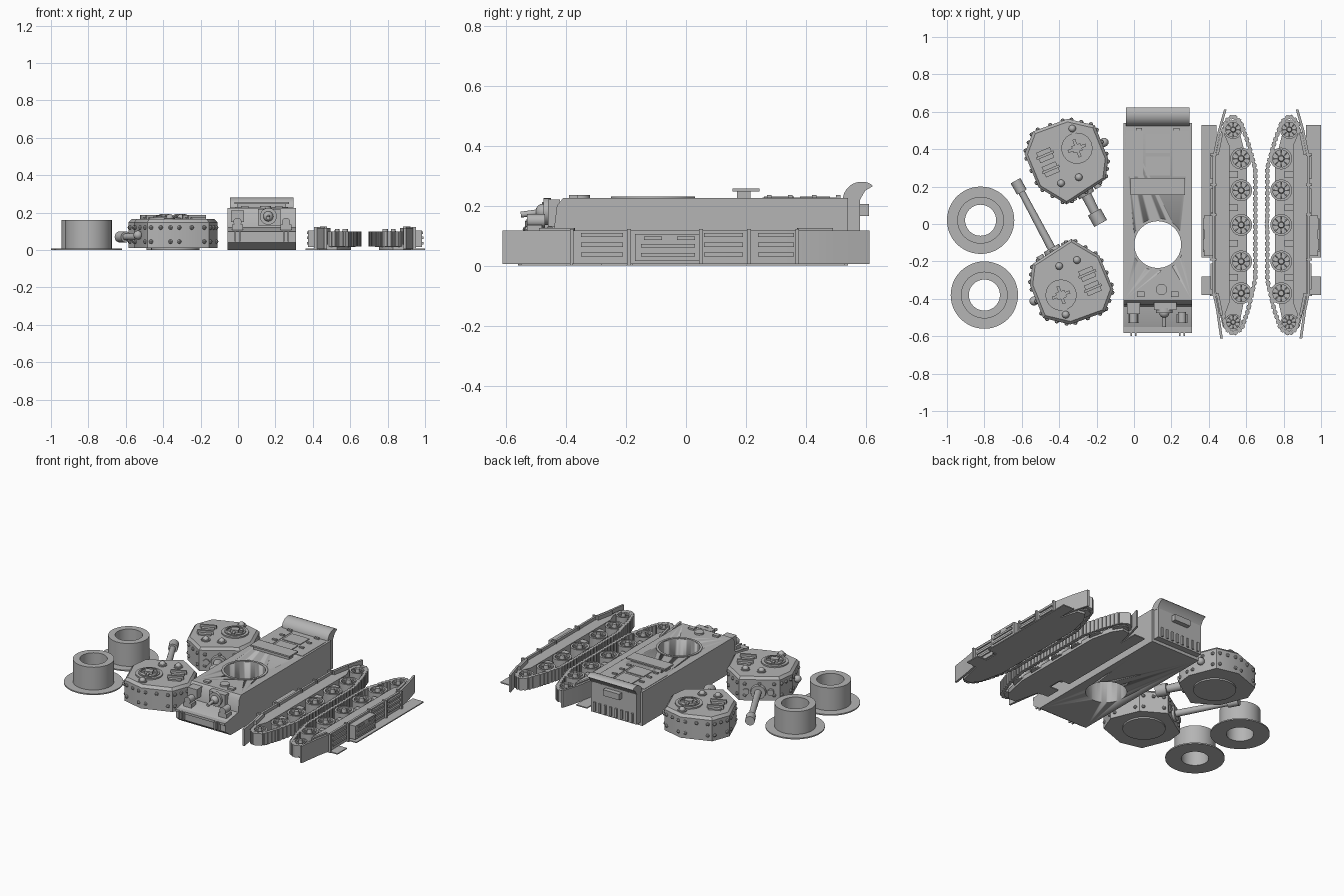
import bpy, bmesh, math
from mathutils import Vector, Matrix

cube = bpy.data.objects.get("Cube")
if cube:
    bpy.data.objects.remove(cube, do_unlink=True)

grey = bpy.data.materials.new("primer_grey")
grey.use_nodes = True
grey.diffuse_color = (0.46, 0.46, 0.46, 1)
grey.node_tree.nodes["Principled BSDF"].inputs["Base Color"].default_value = (0.46, 0.46, 0.46, 1)


def box(bm, x, y, z, rot=0):
    """Box from (low, high) spans, turned about its own vertical axis."""
    mid = Vector([sum(s) / 2 for s in (x, y, z)])
    size = [abs(s[1] - s[0]) for s in (x, y, z)] + [1]
    m = Matrix.Translation(mid) @ Matrix.Rotation(rot, 4, 'Z') @ Matrix.Diagonal(size)
    bmesh.ops.create_cube(bm, size=1, matrix=m)


def rod(bm, a, b, r1, r2=None, n=24):
    a, b = Vector(a), Vector(b)
    turn = (b - a).to_track_quat('Z', 'Y').to_matrix().to_4x4()
    bmesh.ops.create_cone(bm, cap_ends=True, segments=n, radius1=r1,
                          radius2=r1 if r2 is None else r2, depth=(b - a).length,
                          matrix=Matrix.Translation((a + b) / 2) @ turn)


def ball(bm, c, r, n=12):
    bmesh.ops.create_uvsphere(bm, u_segments=n, v_segments=n // 2, radius=r,
                              matrix=Matrix.Translation(c))


def prism(bm, pts, lo, hi, axis='z', scale=1):
    """Extrude a profile along z or x, optionally tapering the far end."""
    def place(p, h, s):
        return (p[0] * s, p[1] * s, h) if axis == 'z' else (h, p[0] * s, p[1] * s)
    low = [bm.verts.new(place(p, lo, 1)) for p in pts]
    high = [bm.verts.new(place(p, hi, scale)) for p in pts]
    bm.faces.new(low)
    bm.faces.new(high)
    for i in range(len(pts)):
        j = (i + 1) % len(pts)
        bm.faces.new((low[i], low[j], high[j], high[i]))


def ring(bm, c, r_in, r_out, z0, z1, n=48):
    """Square-section ring with an open centre."""
    loops = []
    for r, z in ((r_in, z0), (r_out, z0), (r_out, z1), (r_in, z1)):
        loops.append([bm.verts.new((c[0] + r * math.cos(math.tau * i / n),
                                    c[1] + r * math.sin(math.tau * i / n), z)) for i in range(n)])
    for k in range(4):
        a, b = loops[k], loops[(k + 1) % 4]
        for i in range(n):
            bm.faces.new((a[i], a[(i + 1) % n], b[(i + 1) % n], b[i]))


def make(name, bm, matrix=None):
    if matrix:
        bm.transform(matrix)
    bmesh.ops.recalc_face_normals(bm, faces=bm.faces)
    for f in bm.faces:
        f.smooth = True
    for e in bm.edges:
        e.smooth = len(e.link_faces) == 2 and e.calc_face_angle(0) < 0.6
    me = bpy.data.meshes.new(name)
    bm.to_mesh(me)
    bm.free()
    me.materials.append(grey)
    ob = bpy.data.objects.new(name, me)
    bpy.context.collection.objects.link(ob)
    return ob


# Flanged turret sockets
for name, c in (("rear_socket", (-0.82, 0.02)), ("front_socket", (-0.80, -0.38))):
    bm = bmesh.new()
    ring(bm, c, 0.083, 0.18, 0, 0.008)
    ring(bm, c, 0.083, 0.125, 0.008, 0.16)
    make(name, bm)

# Hull with a round turret well
CX, WELL = 0.127, (0.127, -0.11)
bm = bmesh.new()
prism(bm, [(-0.52, 0), (-0.575, 0.04), (-0.575, 0.09), (-0.54, 0.105), (-0.44, 0.12), (-0.43, 0.2),
           (-0.41, 0.225), (0.54, 0.225), (0.54, 0)], CX - 0.183, CX + 0.183, 'x')
hull = make("hull", bm)
bm = bmesh.new()
rod(bm, (*WELL, -0.1), (*WELL, 0.4), 0.125, n=64)
cutter = make("well_cutter", bm)
cutter.hide_render = True
mod = hull.modifiers.new("well", 'BOOLEAN')
mod.operation, mod.object, mod.solver = 'DIFFERENCE', cutter, 'EXACT'
cut = bpy.data.meshes.new_from_object(hull.evaluated_get(bpy.context.evaluated_depsgraph_get()))
hull.modifiers.clear()
hull.data = cut
bpy.data.objects.remove(cutter, do_unlink=True)
bm = bmesh.new()
ring(bm, WELL, 0.125, 0.14, 0.222, 0.23, 64)
make("well_rim", bm)

# Rear plate, box and curved exhaust hood
bm = bmesh.new()
box(bm, (CX - 0.168, CX + 0.168), (0.53, 0.58), (0.02, 0.22))
box(bm, (CX - 0.06, CX + 0.06), (0.58, 0.61), (0.165, 0.205))
for i in range(8):
    x = CX - 0.14 + i * 0.04
    box(bm, (x - 0.007, x + 0.007), (0.575, 0.59), (0.03, 0.09))
make("rear_plate", bm)
bm = bmesh.new()
arc = [(0.585 + 0.063 * math.cos(math.radians(a)), 0.217 + 0.063 * math.sin(math.radians(a)))
       for a in range(180, 50, -12)]
prism(bm, arc + [(0.622, 0.265), (0.597, 0.25), (0.578, 0.217)], CX - 0.17, CX + 0.17, 'x')
make("exhaust_hood", bm)

# Deck plates, hinges and the raised air cover
bm = bmesh.new()
box(bm, (CX - 0.145, CX + 0.145), (0.155, 0.245), (0.247, 0.257))
box(bm, (CX - 0.13, CX + 0.13), (0.17, 0.215), (0.22, 0.25))
for y in (0.26, 0.38):
    box(bm, (CX - 0.065, CX + 0.065), (y, y + 0.1), (0.22, 0.23))
for s in (-1, 1):
    for y in (0.27, 0.34, 0.42, 0.5):
        box(bm, (CX + s * 0.1 - 0.015, CX + s * 0.1 + 0.015), (y, y + 0.014), (0.22, 0.236))
    box(bm, (CX + s * 0.125 - 0.045, CX + s * 0.125 + 0.045), (0.255, 0.5), (0.22, 0.228))
    box(bm, (CX + s * 0.09 - 0.02, CX + s * 0.09 + 0.02), (-0.39, -0.36), (0.22, 0.236))
rod(bm, (CX + 0.02, -0.35, 0.22), (CX + 0.02, -0.35, 0.236), 0.03)
make("deck_fittings", bm)

# Driver visor, bow gun, lamps and tow eyes
bm = bmesh.new()
box(bm, (CX - 0.165, CX - 0.095), (-0.48, -0.42), (0.15, 0.212))
box(bm, (CX - 0.02, CX + 0.1), (-0.46, -0.42), (0.13, 0.22))
rod(bm, (0.162, -0.45, 0.18), (0.162, -0.475, 0.18), 0.045)
ball(bm, (0.162, -0.475, 0.18), 0.027, 16)
rod(bm, (0.162, -0.48, 0.18), (0.162, -0.55, 0.17), 0.01)
for s in (-1, 1):
    x = CX + s * 0.13
    rod(bm, (x, -0.47, 0.15), (x, -0.53, 0.15), 0.022)
    box(bm, (x - 0.03, x + 0.03), (-0.53, -0.48), (0.1, 0.135))
    for d in (-0.012, 0.012):
        box(bm, (x + d - 0.004, x + d + 0.004), (-0.6, -0.54), (0.045, 0.1))
box(bm, (CX - 0.183, CX + 0.183), (-0.583, -0.55), (0.085, 0.1))
make("bow_fittings", bm)

# Turrets: same shell, one short and one long gun, facing opposite ways
SHELL = [(-0.225, 0.045), (-0.18, 0.165), (0.005, 0.232), (0.15, 0.198),
         (0.222, 0.02), (0.208, -0.09), (0.0, -0.225), (-0.15, -0.135)]
AIM = Vector((0.487, -0.873, 0))


def turret(prefix, centre, turn, length, bore):
    m = Matrix.Translation((*centre, 0)) @ Matrix.Rotation(turn, 4, 'Z')
    bm = bmesh.new()
    rod(bm, (0, 0, 0), (0, 0, 0.012), 0.13, n=32)
    prism(bm, SHELL, 0.01, 0.148)
    prism(bm, SHELL, 0.148, 0.165, scale=0.93)
    make(prefix + "_turret_shell", bm, m)
    # Rivets, visor plates and side ball
    bm = bmesh.new()
    for i, p in enumerate(SHELL):
        a, b = Vector(p), Vector(SHELL[(i + 1) % 8])
        for t in (0.14, 0.5, 0.86):
            for z in (0.045, 0.12):
                if t != 0.5 or z > 0.1:
                    ball(bm, (*a.lerp(b, t), z), 0.012, 8)
    rod(bm, (0.17, 0.09, 0.08), (0.205, 0.105, 0.08), 0.02)
    ball(bm, (0.2, 0.107, 0.08), 0.024, 16)
    make(prefix + "_turret_rivets", bm, m)
    # Cupola, twin hatch, periscopes
    bm = bmesh.new()
    c = Vector((0.055, 0.075))
    rod(bm, (*c, 0.16), (*c, 0.174), 0.083, n=32)
    ring(bm, c, 0.055, 0.065, 0.17, 0.18, 32)
    for a in (0.35, 0.35 + math.pi / 2):
        box(bm, (c.x - 0.05, c.x + 0.05), (c.y - 0.008, c.y + 0.008), (0.17, 0.184), a)
    box(bm, (c.x - 0.025, c.x + 0.025), (c.y - 0.02, c.y + 0.02), (0.17, 0.192), 0.35)
    for s in (-1, 1):
        h = Vector((-0.1, 0)) + s * Vector((0.015, -0.038))
        box(bm, (h.x - 0.04, h.x + 0.04), (h.y - 0.03, h.y + 0.03), (0.16, 0.174), 0.4)
        box(bm, (h.x - 0.05, h.x + 0.05), (h.y - 0.007, h.y + 0.007), (0.165, 0.187), 0.4)
    for x, y in ((-0.03, -0.112), (0.065, -0.08), (0.03, 0.18)):
        rod(bm, (x, y, 0.155), (x, y, 0.172), 0.028)
        ball(bm, (x, y, 0.172), 0.02, 12)
    make(prefix + "_turret_hatches", bm, m)
    # Gun with mantlet, barrel and muzzle
    bm = bmesh.new()
    root, tip = Vector((0.095, -0.155, 0.07)), Vector((0.055, -0.1, 0.07)) + AIM * length
    rod(bm, root - AIM * 0.03, root + AIM * 0.025, 0.055, 0.045)
    rod(bm, root, tip, bore * 1.15, bore * 0.9)
    rod(bm, tip - AIM * 0.07, tip, bore * 1.55)
    side = Vector((-AIM.y, AIM.x, 0))
    for s in (-0.075, 0.075):
        rod(bm, root + side * s - AIM * 0.02, root + side * s + AIM * 0.02, 0.02)
    make(prefix + "_gun", bm, m)


turret("rear", (-0.36, 0.33), 0, 0.26, 0.025)
turret("front", (-0.335, -0.305), math.pi, 0.5, 0.019)

# Running gear laid on its side: each part is mirrored for the other track
MIRROR = Matrix.Translation((1.36, 0, 0)) @ Matrix.Diagonal((-1, 1, 1, 1))


def both(name, bm):
    twin = bm.copy()
    make("left_" + name, bm)
    make("right_" + name, twin, MIRROR)


# Track links spaced along a closed path
path = [Vector(p) for p in ((0.713, 0.3), (0.711, 0), (0.713, -0.3), (0.75, -0.46), (0.785, -0.56),
        (0.83, -0.588), (0.868, -0.56), (0.885, -0.48), (0.91, -0.36), (0.91, 0.34),
        (0.885, 0.48), (0.87, 0.55), (0.83, 0.578), (0.79, 0.545), (0.752, 0.44))]
bm = bmesh.new()
for i, a in enumerate(path):
    b = path[(i + 1) % len(path)]
    n = max(1, round((b - a).length / 0.03))
    ang, half = math.atan2(b.y - a.y, b.x - a.x), (b - a).length / n / 2
    for k in range(n):
        p = a.lerp(b, (k + 0.5) / n)
        box(bm, (p.x - half, p.x + half), (p.y - 0.007, p.y + 0.007), (0.02, 0.1), ang)
        box(bm, (p.x - half * 0.6, p.x + half * 0.6), (p.y - 0.012, p.y + 0.012), (0.02, 0.1), ang)
both("track_links", bm)

# Wheels with rims, hubs, spokes and bolts
bm = bmesh.new()
wheels = [(0.787, y, 0.058) for y in (0.35, 0.18, -0.005, -0.2, -0.37)]
for x, y, r in wheels + [(0.83, 0.505, 0.05), (0.83, -0.525, 0.045)]:
    rod(bm, (x, y, 0.015), (x, y, 0.08), r * 0.96)
    ring(bm, (x, y), r * 0.78, r, 0.02, 0.1, 32)
    rod(bm, (x, y, 0.08), (x, y, 0.112), r * 0.32, r * 0.24)
    for k in range(8):
        a = math.tau * k / 8
        d = Vector((math.cos(a), math.sin(a), 0)) * r
        rod(bm, Vector((x, y, 0.084)) + d * 0.25, Vector((x, y, 0.088)) + d * 0.8, 0.005, n=6)
both("wheels", bm)

# Backing plate and upper side armour
bm = bmesh.new()
prism(bm, [(0.755, 0.33), (0.755, -0.33), (0.79, -0.5), (0.83, -0.55), (0.885, -0.55), (0.93, -0.36),
           (0.93, 0.36), (0.885, 0.52), (0.83, 0.53), (0.79, 0.47)], 0, 0.03)
prism(bm, [(0.85, 0.42), (0.85, -0.42), (0.88, -0.5), (0.925, -0.36), (0.925, 0.36), (0.88, 0.49)], 0.03, 0.1)
for a, b in zip(wheels, wheels[1:]):
    y = (a[1] + b[1]) / 2
    box(bm, (0.805, 0.86), (y - 0.018, y + 0.018), (0.03, 0.085))
both("side_frame", bm)

# Fender strip with ridges, stowage box and flaps
bm = bmesh.new()
edge = [(0.865, 0.612), (0.897, 0.5), (0.925, 0.36), (0.928, -0.36), (0.907, -0.46), (0.885, -0.612)]
prism(bm, edge + [(x + 0.014, y) for x, y in reversed(edge)], 0.005, 0.118)
for y0, y1 in ((-0.35, -0.21), (0.06, 0.19), (0.24, 0.36)):
    for z in (0.03, 0.063, 0.095):
        box(bm, (0.935, 0.95), (y0, y1), (z, z + 0.014))
for y in (-0.38, -0.19, 0.05, 0.21, 0.37):
    box(bm, (0.92, 0.953), (y - 0.006, y + 0.006), (0, 0.122))
for s, lean in ((1, 0.2), (-1, -0.2)):
    box(bm, (0.895, 0.91), (s * 0.43 - 0.06, s * 0.43 + 0.06), (0.09, 0.125), lean)
both("fender", bm)
bm = bmesh.new()
box(bm, (0.935, 0.985), (-0.17, 0.045), (0.015, 0.105))
for y in (-0.14, -0.03):
    box(bm, (0.98, 0.99), (y, y + 0.06), (0.085, 0.098))
for z in (0.03, 0.06):
    box(bm, (0.98, 0.992), (-0.15, 0.03), (z, z + 0.012))
box(bm, (0.92, 1.0), (-0.18, 0.53), (0, 0.007))
box(bm, (0.92, 1.0), (-0.38, -0.28), (0, 0.007))
both("stowage_and_flaps", bm)
